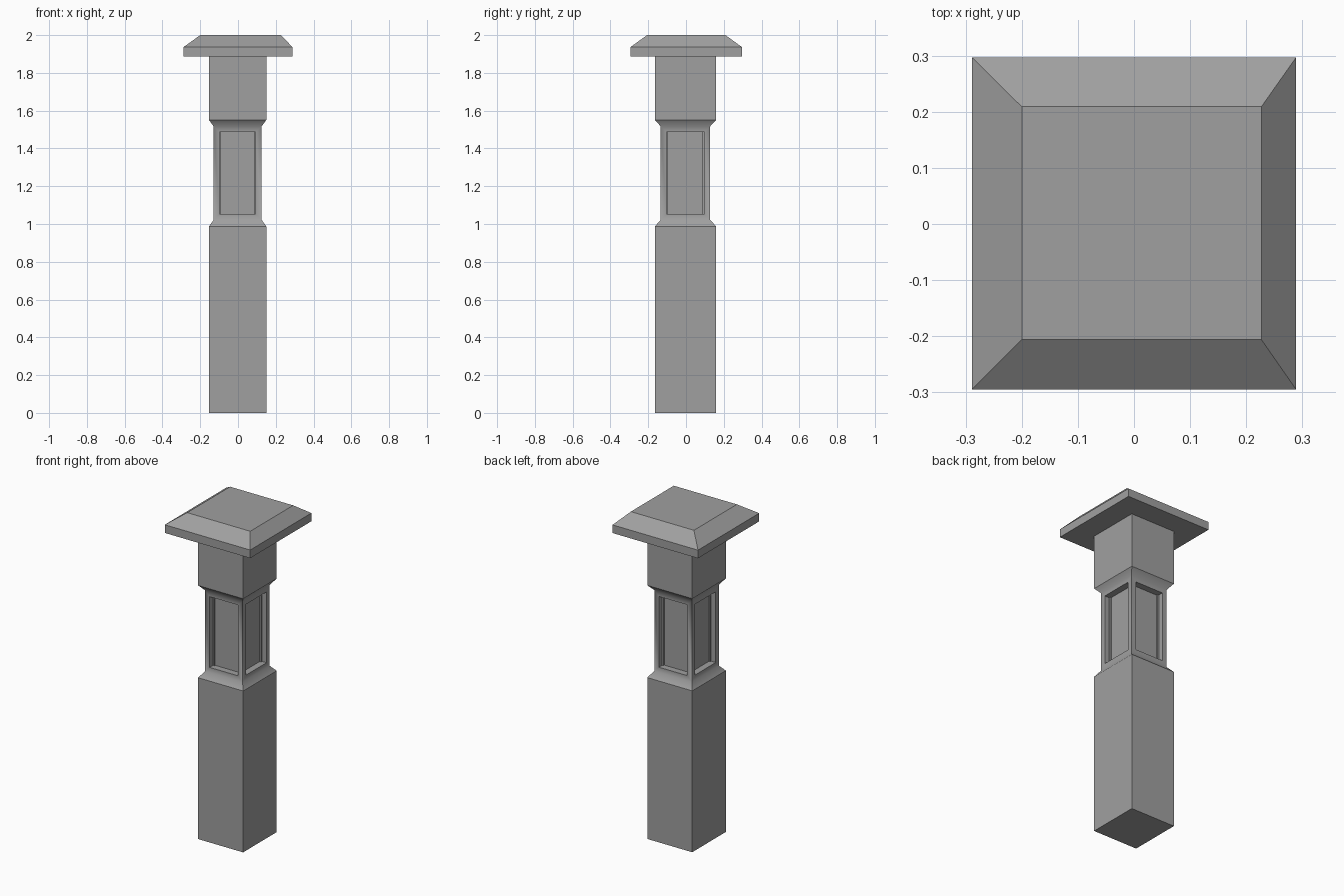
import bpy, bmesh, math

if "Cube" in bpy.data.objects:
    bpy.data.objects.remove(bpy.data.objects["Cube"])

grey = bpy.data.materials.new("stone_grey")
grey.use_nodes = True
colour = (0.35, 0.35, 0.35, 1)
grey.diffuse_color = colour
grey.node_tree.nodes["Principled BSDF"].inputs["Base Color"].default_value = colour


def loft(name, sections):
    """Square loft; each section is (x0, x1, y0, y1, z). Returns bmesh and side faces per level."""
    bm = bmesh.new()
    rings = [[bm.verts.new(p) for p in ((x0, y0, z), (x1, y0, z), (x1, y1, z), (x0, y1, z))]
             for x0, x1, y0, y1, z in sections]
    bm.faces.new(rings[0][::-1])
    bm.faces.new(rings[-1])
    levels = [[bm.faces.new((a[i], a[(i + 1) % 4], b[(i + 1) % 4], b[i])) for i in range(4)]
              for a, b in zip(rings, rings[1:])]
    bm.normal_update()
    return bm, levels


def finish(bm, name):
    mesh = bpy.data.meshes.new(name)
    bm.to_mesh(mesh)
    bm.free()
    mesh.materials.append(grey)
    obj = bpy.data.objects.new(name, mesh)
    bpy.context.collection.objects.link(obj)
    return obj


# Post with a narrowed neck
wide = (-0.154, 0.150, -0.165, 0.160)
slim = (-0.129, 0.125, -0.134, 0.128)
bm, levels = loft("post", [wide + (0,), wide + (0.987,), slim + (1.022,),
                           slim + (1.517,), wide + (1.551,), wide + (1.886,)])

# Softly shaded neck, crisp where it meets the straight shafts
neck = levels[2]
for face in levels[1] + neck + levels[3]:
    face.smooth = True
for edge in bm.edges:
    kinds = {f.smooth for f in edge.link_faces}
    if len(kinds) == 2 or edge.calc_face_angle(0) > math.radians(60):
        edge.smooth = False

# Recessed panel on each side of the neck
bmesh.ops.inset_individual(bm, faces=neck, thickness=0.044)
for face in neck:
    direction = face.normal.copy()
    for edge in face.edges:
        edge.smooth = False
    panel = bmesh.ops.extrude_discrete_faces(bm, faces=[face])["faces"][0]
    bmesh.ops.translate(bm, verts=panel.verts, vec=direction * -0.04)
    panel.smooth = False
    for edge in panel.edges:
        edge.smooth = False
        for side in edge.link_faces:
            side.smooth = False
finish(bm, "post")

# Overhanging cap with sloped top edges
rim = (-0.289, 0.289, -0.295, 0.297)
bm, levels = loft("cap", [rim + (1.886,), rim + (1.936,), (-0.2, 0.227, -0.206, 0.209, 2)])
finish(bm, "cap")
